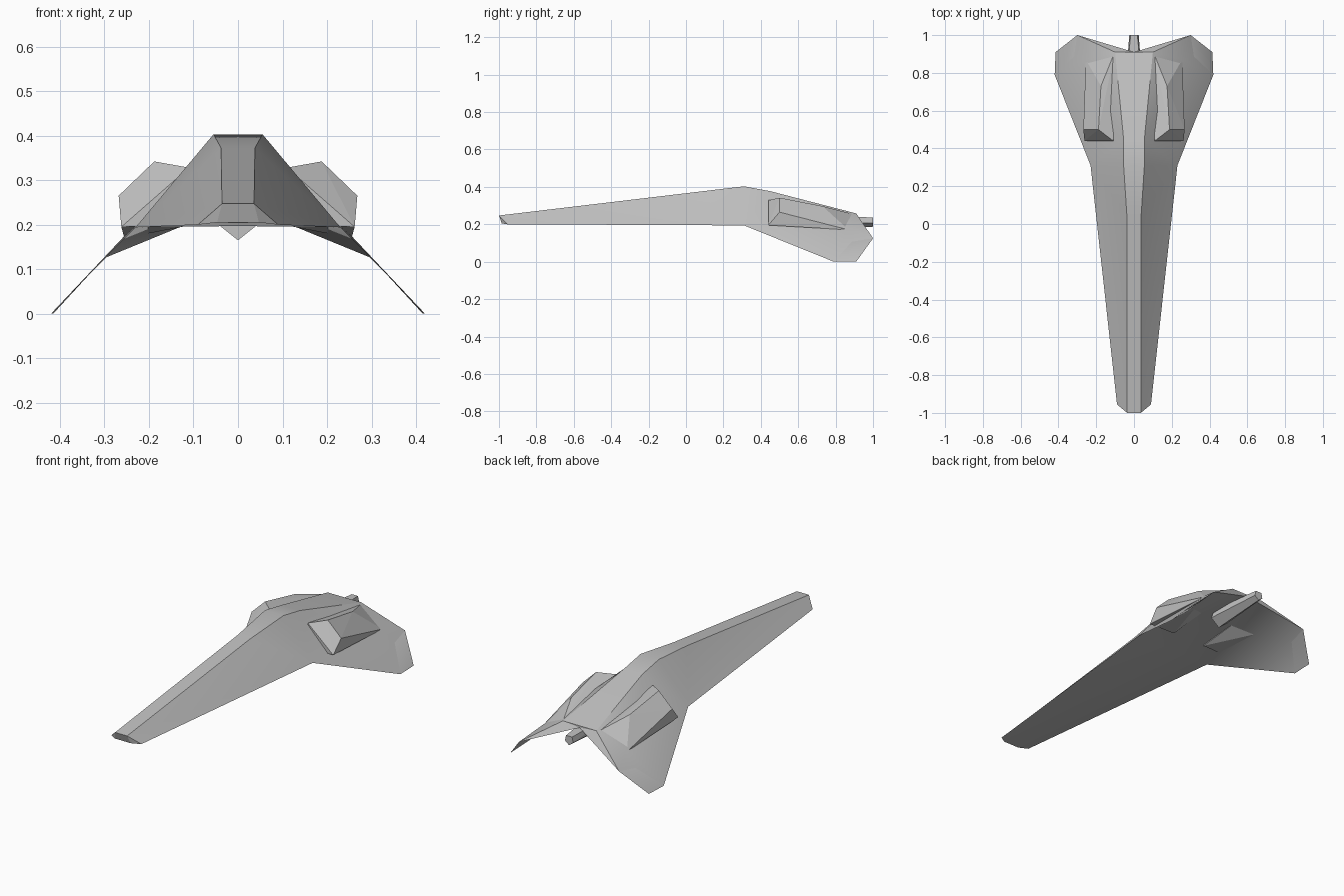
import bpy, bmesh, math
from mathutils import Matrix

cube = bpy.data.objects.get("Cube")
if cube:
    bpy.data.objects.remove(cube, do_unlink=True)

grey = bpy.data.materials.new("hull_grey")
grey.use_nodes = True
grey.diffuse_color = (0.53, 0.53, 0.53, 1)
grey.node_tree.nodes["Principled BSDF"].inputs["Base Color"].default_value = grey.diffuse_color


def finish(name, bm):
    """Turn a bmesh into a grey object."""
    bmesh.ops.recalc_face_normals(bm, faces=bm.faces[:])
    mesh = bpy.data.meshes.new(name)
    bm.to_mesh(mesh)
    bm.free()
    mesh.materials.append(grey)
    obj = bpy.data.objects.new(name, mesh)
    bpy.context.collection.objects.link(obj)
    return obj


def solid(name, points):
    """Convex faceted block around the given corners."""
    bm = bmesh.new()
    for p in points:
        bm.verts.new(p)
    result = bmesh.ops.convex_hull(bm, input=bm.verts[:])
    loose = [v for v in bm.verts if not v.link_faces]
    bmesh.ops.delete(bm, geom=loose, context='VERTS')
    bmesh.ops.dissolve_limit(bm, angle_limit=math.radians(1),
                             verts=bm.verts[:], edges=bm.edges[:])
    return finish(name, bm)


# Left half of the hull and wing: corner points
corners = {
    "nose": (0.036, -1, 0.247), "chin": (0.047, -0.985, 0.205), "cheek": (0.09, -0.955, 0.2),
    "neck": (0.038, 0.05, 0.372), "crown": (0.055, 0.31, 0.403), "back": (0.055, 0.45, 0.377),
    "tail": (0.1, 0.91, 0.258), "keel": (0, 0.91, 0.248),
    "shoulder": (0.23, 0.31, 0.194), "wing_mid": (0.25, 0.87, 0.18),
    "tip_front": (0.42, 0.79, 0), "tip_rear": (0.415, 0.91, 0), "trail": (0.3, 1, 0.125),
}
spine = ["nose", "neck", "crown", "back", "tail"]
for key in spine + ["chin"]:
    x, y, z = corners[key]
    corners["mid_" + key] = (0, y, z)
corners["mid_shoulder"] = (0, 0.31, 0.197)

faces = [f"mid_{a} {a} {b} mid_{b}" for a, b in zip(spine, spine[1:])]
faces += [
    # nose and flank
    "mid_nose nose chin mid_chin", "nose cheek chin", "nose cheek shoulder",
    "nose shoulder neck", "neck shoulder crown", "crown shoulder back",
    # wing top
    "back shoulder wing_mid", "shoulder tip_front wing_mid", "wing_mid tip_front tip_rear",
    "wing_mid tip_rear trail", "wing_mid trail tail", "back wing_mid tail",
    # underside and stern
    "mid_chin chin mid_shoulder", "chin cheek shoulder", "chin shoulder mid_shoulder",
    "mid_shoulder shoulder keel", "shoulder tip_front trail", "tip_front tip_rear trail",
    "shoulder trail keel", "trail tail keel", "mid_tail tail keel",
]
bm = bmesh.new()
verts = {key: bm.verts.new(p) for key, p in corners.items()}
for face in faces:
    bm.faces.new([verts[key] for key in face.split()])
bmesh.ops.mirror(bm, geom=bm.verts[:] + bm.edges[:] + bm.faces[:],
                 matrix=Matrix.Identity(4), merge_dist=0.001, axis='X')
hull = finish("hull_and_wings", bm)
bpy.ops.object.select_all(action='DESELECT')
hull.select_set(True)
bpy.context.view_layer.objects.active = hull
bpy.ops.object.shade_smooth_by_angle(angle=math.radians(25))

# Engine pods, tapering back into the wings
pod = [(0.11, 0.44, 0.328), (0.188, 0.5, 0.342), (0.268, 0.5, 0.265), (0.262, 0.44, 0.195),
       (0.1, 0.44, 0.2), (0.175, 0.73, 0.297), (0.102, 0.91, 0.25), (0.255, 0.87, 0.17)]
for side, sign in (("left", 1), ("right", -1)):
    solid(side + "_pod", [(sign * x, y, z) for x, y, z in pod])

# Tail boom under the stern
boom = [(0, 0.68, 0.165), (0, 1, 0.187)]
for s in (1, -1):
    boom += [(s * 0.05, 0.68, 0.205), (s * 0.045, 0.7, 0.25),
             (s * 0.025, 1, 0.207), (s * 0.018, 1, 0.236)]
solid("tail_boom", boom)
